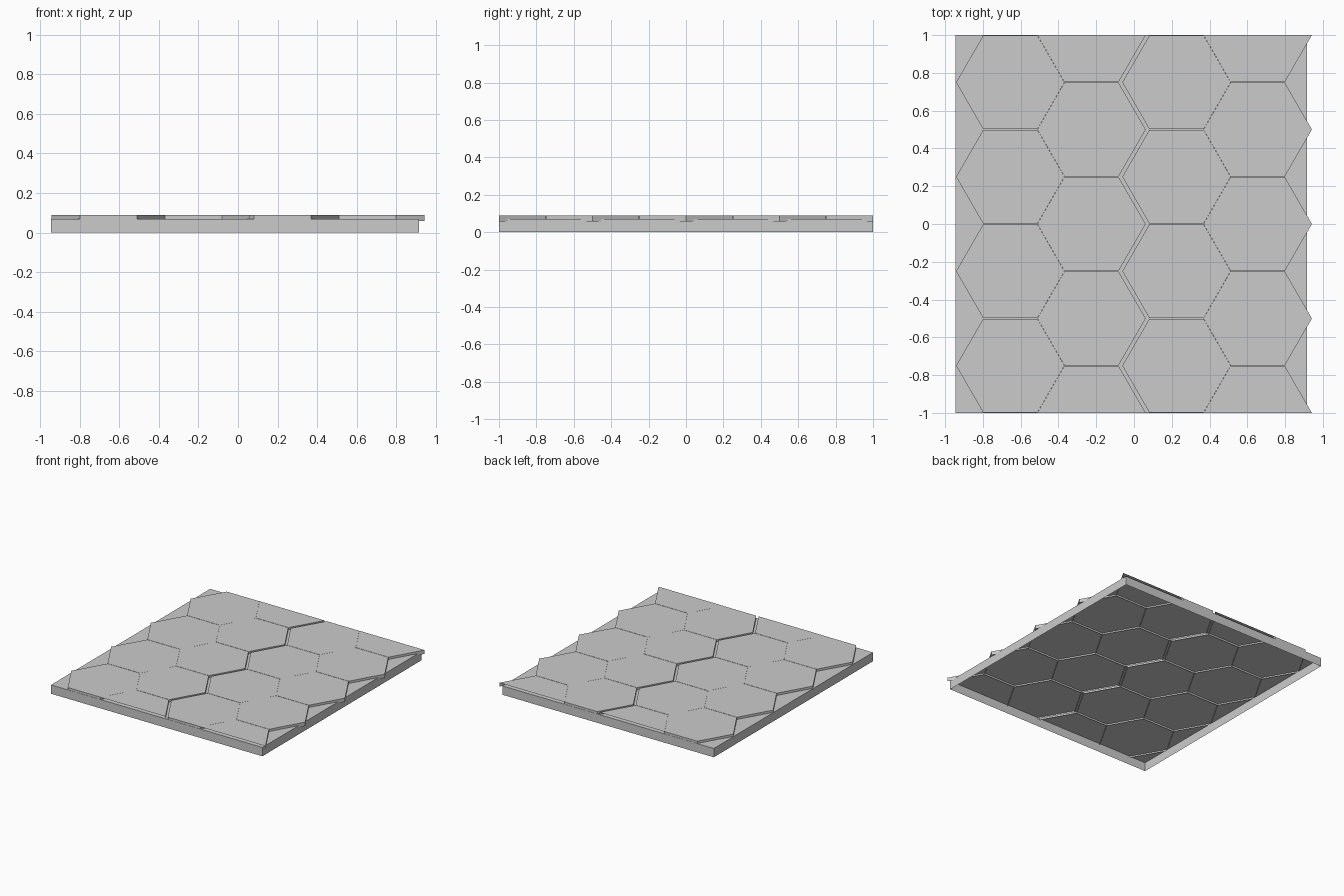
import bpy, bmesh, math

if "Cube" in bpy.data.objects:
    bpy.data.objects.remove(bpy.data.objects["Cube"])

R = 0.2868                      # hex tile corner radius
Z0, Z1 = 0.058, 0.088           # tile underside and top
BASE_H = 0.07


def make_object(name, bm):
    bmesh.ops.recalc_face_normals(bm, faces=bm.faces[:])
    # open shells: make sure the top face looks up
    if any(f.normal.z < -0.9 for f in bm.faces):
        bmesh.ops.reverse_faces(bm, faces=bm.faces[:])
    mesh = bpy.data.meshes.new(name)
    bm.to_mesh(mesh)
    bm.free()
    obj = bpy.data.objects.new(name, mesh)
    bpy.context.collection.objects.link(obj)
    return obj


def shell(name, points, bottom, top, open_last=False):
    """Thin cap with skirt walls and no underside."""
    bm = bmesh.new()
    hi = [bm.verts.new((x, y, top)) for x, y in points]
    lo = [bm.verts.new((x, y, bottom)) for x, y in points]
    bm.faces.new(hi)
    n = len(points)
    for i in range(n - 1 if open_last else n):
        j = (i + 1) % n
        bm.faces.new((lo[i], lo[j], hi[j], hi[i]))
    return make_object(name, bm)


def hex_points(cx, cy, first=0, count=6):
    return [(cx + R * math.cos(math.radians(60 * k)),
             cy + R * math.sin(math.radians(60 * k)))
            for k in range(first, first + count)]


# base tray, open underneath
shell("base_tray", [(-0.945, -1), (0.915, -1), (0.915, 1), (-0.945, 1)], 0, BASE_H)

# columns of four full tiles
for cx in (-0.655, 0.225):
    for cy in (-0.75, -0.25, 0.25, 0.75):
        shell("hex_tile", hex_points(cx, cy), Z0, Z1)

# offset columns: three full tiles and an open-cut half tile at each end
for cx in (-0.225, 0.655):
    for cy in (-0.5, 0, 0.5):
        shell("hex_tile", hex_points(cx, cy), Z0, Z1)
    shell("half_tile_front", hex_points(cx, -1, 0, 4), Z0, Z1, True)
    shell("half_tile_back", hex_points(cx, 1, 3, 4), Z0, Z1, True)
